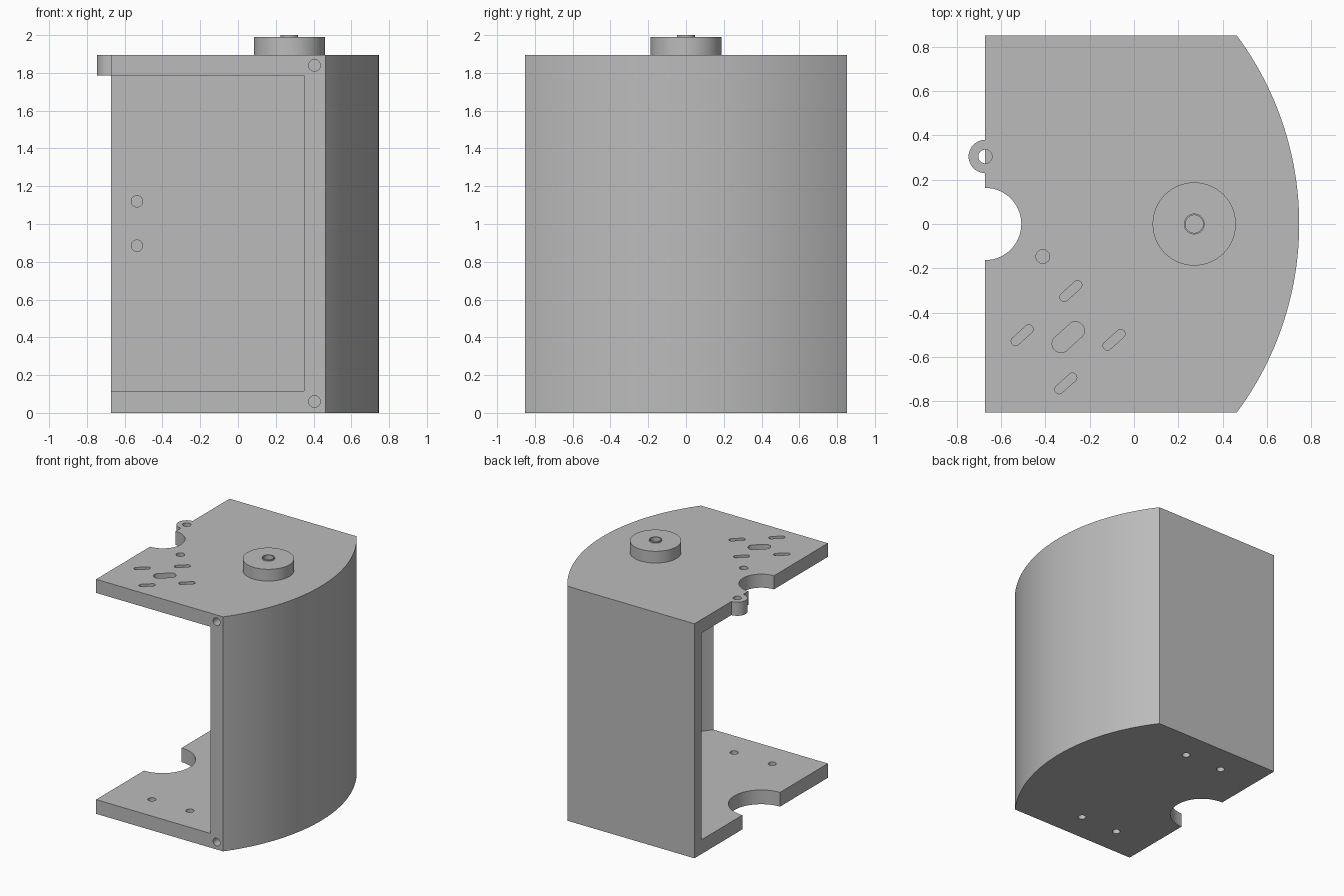
import bpy
import bmesh
from math import asin, cos, sin, pi, radians

if "Cube" in bpy.data.objects:
    bpy.data.objects.remove(bpy.data.objects["Cube"], do_unlink=True)

grey = bpy.data.materials.new("plain_grey")
grey.use_nodes = True
grey.diffuse_color = (0.5, 0.5, 0.5, 1)
grey.node_tree.nodes["Principled BSDF"].inputs["Base Color"].default_value = (0.5, 0.5, 0.5, 1)

LEFT, DEPTH, HEIGHT = -0.672, 0.852, 1.895
PLATE_TOP, PLATE_BOTTOM = 1.785, 0.115
ARC_X, ARC_R, WALL = -0.68, 1.426, 0.09


def prism(name, outline, low, high, along_y=False):
    """Extrude an outline along z, or an x-z outline along y."""
    bm = bmesh.new()
    face = bm.faces.new([bm.verts.new((a, low, b) if along_y else (a, b, low))
                         for a, b in outline])
    new = bmesh.ops.extrude_face_region(bm, geom=[face])["geom"]
    shift = (0, high - low, 0) if along_y else (0, 0, high - low)
    bmesh.ops.translate(bm, vec=shift,
                        verts=[v for v in new if isinstance(v, bmesh.types.BMVert)])
    bmesh.ops.recalc_face_normals(bm, faces=bm.faces)
    mesh = bpy.data.meshes.new(name)
    bm.to_mesh(mesh)
    bm.free()
    mesh.materials.append(grey)
    obj = bpy.data.objects.new(name, mesh)
    bpy.context.collection.objects.link(obj)
    return obj


def slot(x, y, r, half=0.0, angle=radians(42), n=32):
    """Rounded slot outline; a circle when half is zero."""
    pts = []
    for i in range(n):
        t = (i + 0.5) * 2 * pi / n
        end = half if cos(t) > 0 else -half
        pts.append((x + end * cos(angle) + r * cos(t + angle),
                    y + end * sin(angle) + r * sin(t + angle)))
    return pts


def bowed(left, front, back, radius, n=48):
    """Outline with straight left, front and back and a bowed right side."""
    a, b = asin(front / radius), asin(back / radius)
    arc = [a + (b - a) * i / n for i in range(n + 1)]
    return [(left, back), (left, front)] + [
        (ARC_X + radius * cos(t), radius * sin(t)) for t in arc]


def combine(base, tools):
    """Apply a list of (operation, helper) booleans, then remove helpers."""
    for operation, tool in tools:
        tool.hide_render = True
        mod = base.modifiers.new(tool.name, 'BOOLEAN')
        mod.operation, mod.object, mod.solver = operation, tool, 'EXACT'
    graph = bpy.context.evaluated_depsgraph_get()
    mesh = bpy.data.meshes.new_from_object(base.evaluated_get(graph))
    base.modifiers.clear()
    base.data = mesh
    for _, tool in tools:
        bpy.data.objects.remove(tool, do_unlink=True)
    bpy.ops.object.select_all(action='DESELECT')
    base.select_set(True)
    bpy.context.view_layer.objects.active = base
    bpy.ops.object.shade_smooth_by_angle(angle=radians(30))


# Housing: bowed block with a hollow open to the front and the left edge
housing = prism("housing", bowed(LEFT, -DEPTH, DEPTH, ARC_R), 0, HEIGHT)
tools = [('DIFFERENCE', prism("hollow", bowed(-1, -1, DEPTH - WALL, ARC_R - WALL),
                              PLATE_BOTTOM, PLATE_TOP))]

# Mounting ear on the top plate
EAR_Y = 0.305
tools.append(('UNION', prism("ear", slot(LEFT, EAR_Y, 0.075, n=48), PLATE_TOP, HEIGHT)))


def cut(name, outline, low, high, along_y=False):
    tools.append(('DIFFERENCE', prism(name, outline, low, high, along_y)))


# Edge notches, wider in the bottom plate
cut("top_notch", slot(LEFT, 0, 0.163, n=64), 1.5, 2.1)
cut("bottom_notch", slot(LEFT, 0, 0.24, n=64), -0.2, 0.4)

# Holes and slots through the top plate
cut("ear_hole", slot(LEFT, EAR_Y, 0.031), 1.5, 2.1)
cut("pin_hole", slot(-0.412, -0.147, 0.031), 1.5, 2.1)
cut("centre_slot", slot(-0.297, -0.511, 0.04, 0.044), 1.5, 2.1)
for x, y in [(-0.285, -0.303), (-0.505, -0.502), (-0.09, -0.523), (-0.308, -0.72)]:
    cut("small_slot", slot(x, y, 0.02, 0.04), 1.5, 2.1)

# Four holes through the bottom plate
for x in (-0.34, 0):
    for y in (-0.615, 0.615):
        cut("floor_hole", slot(x, y, 0.03), -0.2, 0.4)

# Blind screw holes in the front edge and inside the back wall
for z in (0.06, 1.84):
    cut("screw_hole", slot(0.405, z, 0.031), -1, -0.7, True)
for z in (0.885, 1.12):
    cut("wall_hole", slot(-0.535, z, 0.03), 0.6, 0.82, True)
combine(housing, tools)

# Round hub with a bored collar on top
HUB_X = 0.272
hub = prism("hub", slot(HUB_X, 0, 0.188, n=64), HEIGHT, 1.99)
combine(hub, [
    ('UNION', prism("collar", slot(HUB_X, 0, 0.047), 1.95, 2.0)),
    ('DIFFERENCE', prism("bore", slot(HUB_X, 0, 0.04), 1.91, 2.1)),
])
